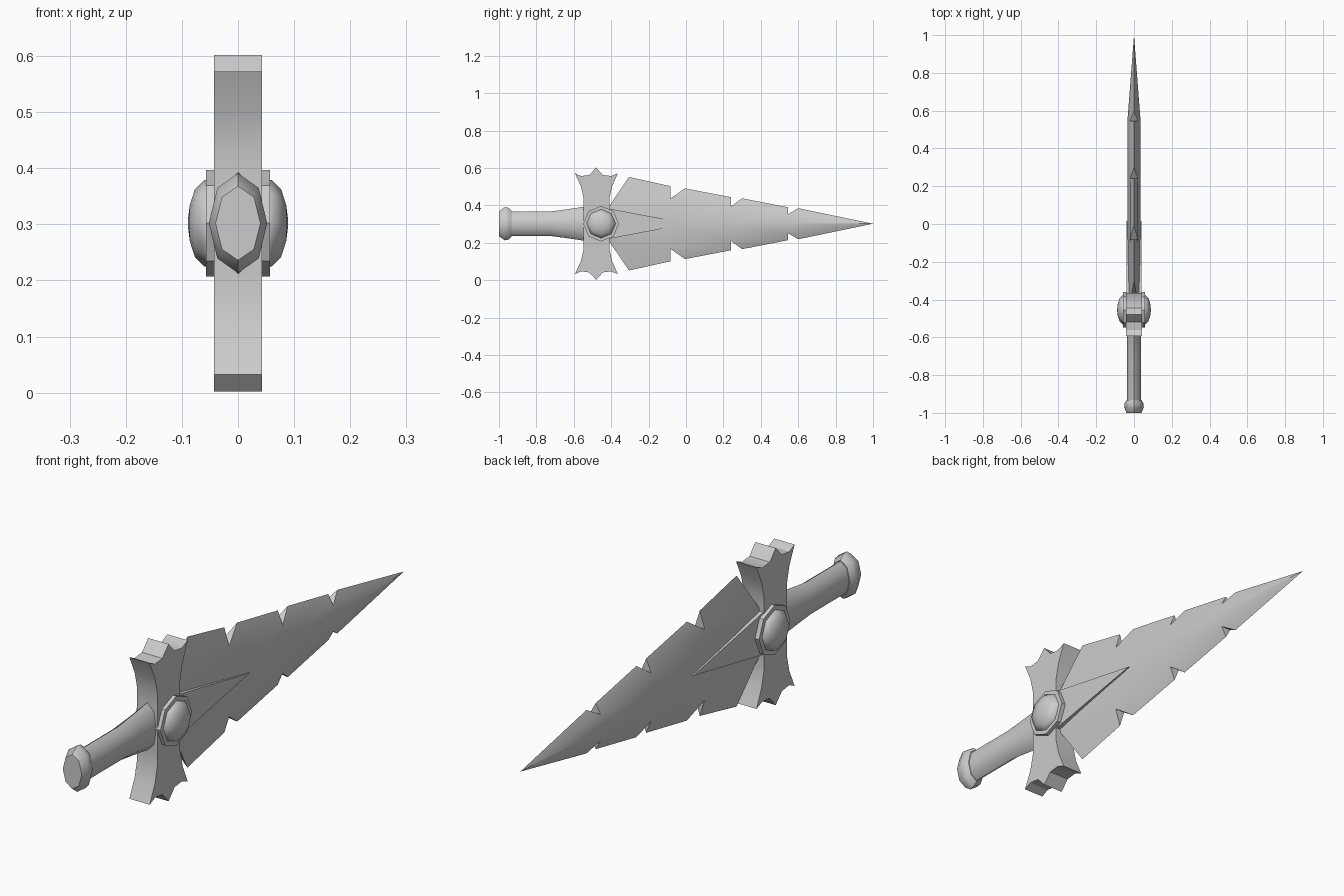
import bpy, bmesh, math

old = bpy.data.objects.get("Cube")
if old:
    bpy.data.objects.remove(old, do_unlink=True)

MID = 0.302      # height of the sword's long axis
GEM_Y = -0.454   # centre of the guard ornament

steel = bpy.data.materials.new("plain grey")
steel.use_nodes = True
steel.diffuse_color = (0.6, 0.6, 0.6, 1)
steel.node_tree.nodes["Principled BSDF"].inputs["Base Color"].default_value = (0.6, 0.6, 0.6, 1)


def finish(bm, name, angle=30):
    bmesh.ops.remove_doubles(bm, verts=bm.verts, dist=1e-5)
    bmesh.ops.recalc_face_normals(bm, faces=bm.faces)
    mesh = bpy.data.meshes.new(name)
    bm.to_mesh(mesh)
    bm.free()
    mesh.materials.append(steel)
    obj = bpy.data.objects.new(name, mesh)
    bpy.context.collection.objects.link(obj)
    bpy.ops.object.select_all(action="DESELECT")
    obj.select_set(True)
    bpy.context.view_layer.objects.active = obj
    bpy.ops.object.shade_smooth_by_angle(angle=math.radians(angle))
    return obj


def prism(name, outline, half):
    """Extrude a (y, height above axis) outline across x."""
    bm = bmesh.new()
    face = bm.faces.new([bm.verts.new((-half, y, MID + h)) for y, h in outline])
    ext = bmesh.ops.extrude_face_region(bm, geom=[face])
    moved = [v for v in ext["geom"] if isinstance(v, bmesh.types.BMVert)]
    bmesh.ops.translate(bm, verts=moved, vec=(2 * half, 0, 0))
    return finish(bm, name)


def loft(name, rings, angle):
    """Skin equal-length rings of points and cap both ends."""
    bm = bmesh.new()
    loops = [[bm.verts.new(p) for p in ring] for ring in rings]
    for a, b in zip(loops, loops[1:]):
        for i in range(len(a)):
            j = (i + 1) % len(a)
            bm.faces.new((a[i], a[j], b[j], b[i]))
    bm.faces.new(loops[0])
    bm.faces.new(loops[-1])
    return finish(bm, name, angle)


def octagon():
    return [(math.sin(k * math.pi / 4), math.cos(k * math.pi / 4)) for k in range(8)]


# Handle and pommel: tall octagonal sections (y, half width, half height)
def handle(name, sections):
    return loft(name, [[(rx * s, y, MID + rz * c) for s, c in octagon()]
                       for y, rx, rz in sections], 46)


handle("grip", [(-0.94, 0.037, 0.066), (-0.72, 0.037, 0.066),
                (-0.63, 0.037, 0.078), (-0.53, 0.038, 0.093)])
handle("pommel", [(-1.0, 0.04, 0.066), (-0.97, 0.052, 0.089),
                  (-0.95, 0.05, 0.085), (-0.932, 0.04, 0.07)])

# Guard: flared arms with scalloped ends, mirrored top to bottom
upper = [(-0.547, 0.09), (-0.547, 0.135), (-0.562, 0.20), (-0.594, 0.27),
         (-0.562, 0.255), (-0.518, 0.26), (-0.48, 0.30), (-0.444, 0.26),
         (-0.40, 0.255), (-0.364, 0.27), (-0.395, 0.20), (-0.41, 0.135), (-0.41, 0.09)]
prism("guard", upper + [(y, -h) for y, h in reversed(upper)], 0.043)

# Octagonal setting through the guard, with a domed stone on each side
prism("gem_setting", [(GEM_Y + 0.095 * s, 0.095 * c) for s, c in octagon()], 0.057)
for side, label in ((1, "left"), (-1, "right")):
    loft(label + "_gem", [[(side * x, GEM_Y + r * s, MID + r * c) for s, c in octagon()]
                          for x, r in ((0.05, 0.078), (0.06, 0.077), (0.077, 0.06),
                                       (0.086, 0.032), (0.089, 0.008))], 40)

# Tapered plate over the root of the blade
prism("blade_root_plate", [(-0.45, 0.088), (0.015, 0), (-0.45, -0.088)], 0.04)

# Blade: each tooth runs from a notch to a peak, then along the edge to the next notch
# (notch y, notch height, peak y, peak height, edge height at the next notch)
teeth = [(-0.41, 0.095, -0.305, 0.25, 0.201), (-0.083, 0.135, -0.005, 0.189, 0.142),
         (0.24, 0.092, 0.3, 0.136, 0.088), (0.545, 0.05, 0.6, 0.083, 0)]
RIDGE, NOTCH = 0.035, 0.021
bm = bmesh.new()


def add(*points):
    bm.faces.new([bm.verts.new(p) for p in points])


for up in (1, -1):
    for side in (1, -1):
        def at(x, y, h):
            return (side * x, y, MID + up * h)

        for i, (y, notch, peak_y, peak, edge) in enumerate(teeth):
            ridge, inner, top = at(RIDGE, y, 0), at(NOTCH, y, notch), at(0, peak_y, peak)
            add(inner, at(0, y, notch), top)
            if i < len(teeth) - 1:
                next_y, next_notch = teeth[i + 1][:2]
                next_inner = at(NOTCH, next_y, next_notch)
                end = at(0, next_y, edge)
                add(ridge, at(RIDGE, next_y, 0), next_inner, inner)
                add(inner, next_inner, end, top)
                add(next_inner, at(0, next_y, next_notch), end)
            else:
                tip = at(0, 1.0, 0)
                add(ridge, tip, inner)
                add(inner, tip, top)
        # Closed root, hidden inside the guard
        y, notch = teeth[0][:2]
        add(at(0, y, 0), at(RIDGE, y, 0), at(NOTCH, y, notch), at(0, y, notch))
finish(bm, "blade")
